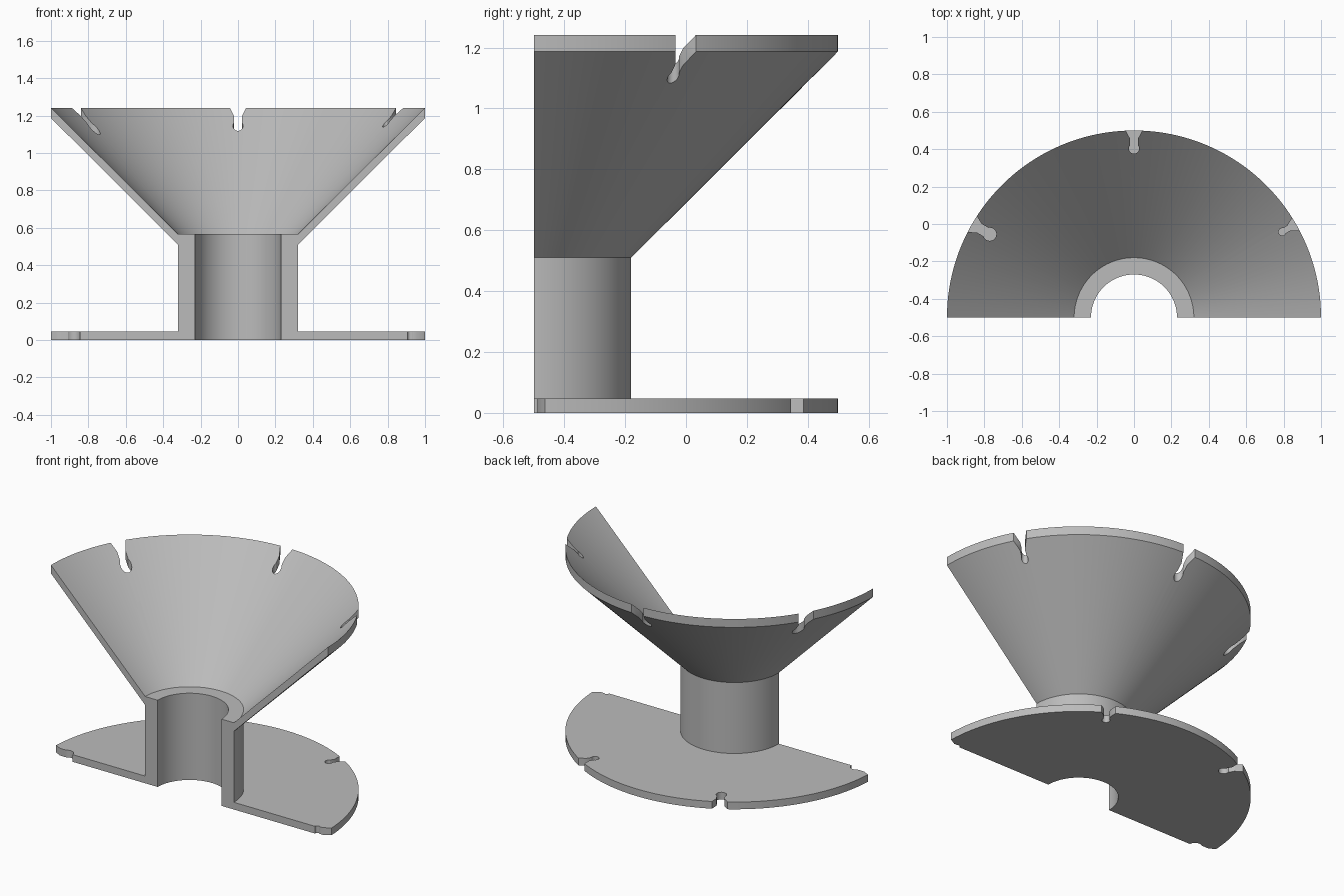
import bpy, bmesh
from math import sin, cos, pi, asin, radians

cube = bpy.data.objects.get("Cube")
if cube:
    bpy.data.objects.remove(cube, do_unlink=True)

AXIS_Y = -0.5      # the half spool turns about this line
SEGMENTS = 80

grey = bpy.data.materials.new("plain grey")
grey.use_nodes = True
colour = (0.5, 0.5, 0.5, 1)
grey.diffuse_color = colour
grey.node_tree.nodes["Principled BSDF"].inputs["Base Color"].default_value = colour


def make_object(name, bm):
    bmesh.ops.recalc_face_normals(bm, faces=bm.faces)
    mesh = bpy.data.meshes.new(name)
    bm.to_mesh(mesh)
    bm.free()
    mesh.materials.append(grey)
    obj = bpy.data.objects.new(name, mesh)
    bpy.context.collection.objects.link(obj)
    return obj


def half_turn(name, profile):
    """Sweep a closed (radius, height) outline through half a circle."""
    bm = bmesh.new()
    rings = []
    for i in range(SEGMENTS + 1):
        a = pi * i / SEGMENTS
        rings.append([bm.verts.new((r * cos(a), AXIS_Y + r * sin(a), z))
                      for r, z in profile])
    n = len(profile)
    for a, b in zip(rings, rings[1:]):
        for j in range(n):
            k = (j + 1) % n
            bm.faces.new((a[j], a[k], b[k], b[j]))
    bm.faces.new(rings[0])
    bm.faces.new(rings[-1])
    return make_object(name, bm)


def keyhole_cutter(degrees, low, high):
    """Flared slot ending in a round hole; it grows around the rim."""
    t = degrees / 180
    radius = 0.016 + 0.023 * t
    centre = 0.922 - 0.038 * t
    mouth = 0.037 + 0.015 * t
    neck = radius * 0.75
    start = asin(neck / radius)
    arc = [start + (2 * pi - 2 * start) * i / 20 for i in range(21)]
    outline = [(1.06, mouth), (1.0, mouth), (0.955, neck)]
    outline += [(centre + radius * cos(p), radius * sin(p)) for p in arc]
    outline += [(0.955, -neck), (1.0, -mouth), (1.06, -mouth)]

    a = radians(degrees)
    bm = bmesh.new()
    face = bm.faces.new([bm.verts.new((u * cos(a) - v * sin(a),
                                       AXIS_Y + u * sin(a) + v * cos(a), low))
                         for u, v in outline])
    solid = bmesh.ops.extrude_face_region(bm, geom=[face])
    top = [g for g in solid["geom"] if isinstance(g, bmesh.types.BMVert)]
    bmesh.ops.translate(bm, verts=top, vec=(0, 0, high - low))
    cutter = make_object("slot_cutter", bm)
    cutter.hide_render = True
    return cutter


# Base flange, hub and funnel as one turned body
spool = half_turn("half_spool", [
    (0.23, 0), (1, 0), (1, 0.047), (0.32, 0.047), (0.32, 0.51),
    (1, 1.187), (1, 1.242), (0.32, 0.566), (0.23, 0.566)])

# Slots in the flange, and in the funnel rim between them
cutters = [keyhole_cutter(d, -0.1, 0.2) for d in (0, 60, 120, 180)]
cutters += [keyhole_cutter(d, 0.8, 1.4) for d in (30, 90, 150)]
for cutter in cutters:
    cut = spool.modifiers.new("slot", 'BOOLEAN')
    cut.operation = 'DIFFERENCE'
    cut.solver = 'EXACT'
    cut.object = cutter

# Bake the cuts and clear the helpers away
graph = bpy.context.evaluated_depsgraph_get()
finished = bpy.data.meshes.new_from_object(spool.evaluated_get(graph))
spool.modifiers.clear()
spool.data = finished
for cutter in cutters:
    bpy.data.objects.remove(cutter, do_unlink=True)

bpy.ops.object.select_all(action='DESELECT')
spool.select_set(True)
bpy.context.view_layer.objects.active = spool
bpy.ops.object.shade_smooth_by_angle(angle=radians(30))
